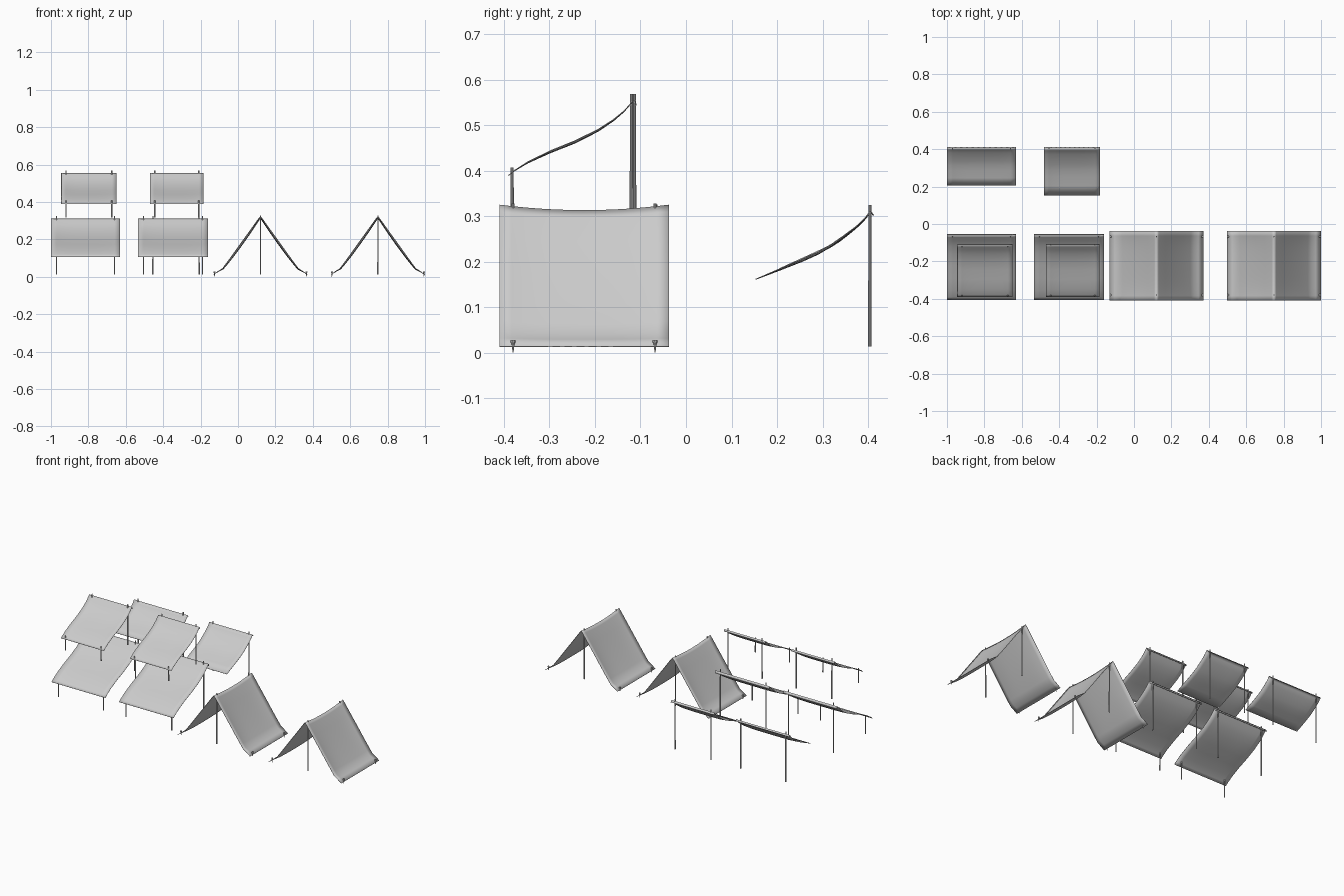
import bpy, bmesh, math
from mathutils import Vector

if "Cube" in bpy.data.objects:
    bpy.data.objects.remove(bpy.data.objects["Cube"])


def sheet(name, nu, nv, fn):
    """Smooth thin cloth from a grid of points fn(i, j)."""
    bm = bmesh.new()
    g = [[bm.verts.new(fn(i, j)) for j in range(nv)] for i in range(nu)]
    for i in range(nu - 1):
        for j in range(nv - 1):
            bm.faces.new((g[i][j], g[i + 1][j], g[i + 1][j + 1], g[i][j + 1]))
    bmesh.ops.recalc_face_normals(bm, faces=bm.faces)
    for f in bm.faces:
        f.smooth = True
    me = bpy.data.meshes.new(name)
    bm.to_mesh(me)
    bm.free()
    ob = bpy.data.objects.new(name, me)
    bpy.context.collection.objects.link(ob)
    m = ob.modifiers.new("thickness", 'SOLIDIFY')
    m.thickness = 0.002
    m.offset = 0
    return ob


def pole(name, x, y, z0, z1, r0=0.0038, r1=0.0032):
    bpy.ops.mesh.primitive_cone_add(vertices=10, radius1=r0, radius2=r1,
                                    depth=z1 - z0, location=(x, y, (z0 + z1) / 2))
    ob = bpy.context.object
    ob.name = name
    bpy.ops.object.shade_smooth_by_angle()


# slack cloth profiles, front to back, as fractions of depth and height
POSTED = [(0, 0), (.04, .06), (.15, .18), (.33, .33), (.52, .46), (.7, .61),
          (.82, .74), (.9, .85), (.96, .96), (.985, 1), (1, .93)]
LEAN = [(0, 0), (.2, .15), (.39, .29), (.53, .4), (.64, .51), (.74, .63),
        (.85, .77), (.93, .9), (.97, 1), (1, .93)]


def awning(name, x0, x1, y0, y1, z0, z1, prof, base, inset, yb, yf=None):
    n = 13

    def pt(i, j):
        u = i / (n - 1)
        t, h = prof[j]
        sag = 0.005 * (1 - (2 * u - 1) ** 4) * math.sin(math.pi * t)
        return (x0 + (x1 - x0) * u, y0 + (y1 - y0) * t, z0 + (z1 - z0) * h - sag)
    sheet(name + "_cloth", n, len(prof), pt)
    for x in (x0 + inset, x1 - inset):
        pole(name + "_back_pole", x, yb, base, z1 + 0.013)
        if yf is not None:
            pole(name + "_front_pole", x, yf, base, z0 + 0.018)


# awnings: two large, two small above them, two lean-tos behind
awning("large_awning_left", -1, -.63, -.405, -.055, .107, .312, POSTED, .013, .03, -.066, -.38)
awning("large_awning_right", -.535, -.16, -.405, -.055, .107, .312, POSTED, .013, .03, -.066, -.38)
awning("small_awning_left", -.945, -.65, -.39, -.109, .389, .555, POSTED, .317, .025, -.12, -.382)
awning("small_awning_right", -.47, -.185, -.39, -.109, .389, .555, POSTED, .317, .025, -.113, -.382)
awning("lean_to_left", -1, -.63, .205, .412, .184, .311, LEAN, .013, .03, .404)
awning("lean_to_right", -.48, -.183, .153, .412, .161, .311, LEAN, .013, .025, .404)


def tent(name, cx, y0, y1):
    half = [(0, .324), (.012, .309), (.05, .256), (.1, .187), (.15, .117),
            (.185, .069), (.203, .045), (.225, .031), (.25, .013)]
    prof = [(-x, z) for x, z in half[:0:-1]] + half
    n = 15

    def pt(i, j):
        v = 2 * i / (n - 1) - 1
        x, z = prof[j]
        k = 1 - v * v
        # ridge dips between the poles and the panels belly inwards
        belly = 0.008 * (1 - v ** 4) * math.sin(math.pi * min(1, abs(x) / .25))
        dip = 0.012 * k * (1 - abs(x) / .25)
        s = math.copysign(1, x) if x else 0
        return (cx + x - s * belly * .8, (y0 + y1) / 2 + v * (y1 - y0) / 2,
                z - dip - belly * .6 * (1 if s else 0))
    sheet(name + "_cloth", n, len(prof), pt)
    for y in (-.38, -.068):
        pole(name + "_pole", cx, y, .013, .327)
        for s in (-1, 1):
            # pointed ground pegs with a small head
            pole(name + "_peg", cx + s * .246, y, 0, .022, .0008, .004)
            pole(name + "_peg_head", cx + s * .246, y, .022, .028, .0058, .0052)


tent("tent_left", .12, -.41, -.037)
tent("tent_right", .748, -.41, -.037)
